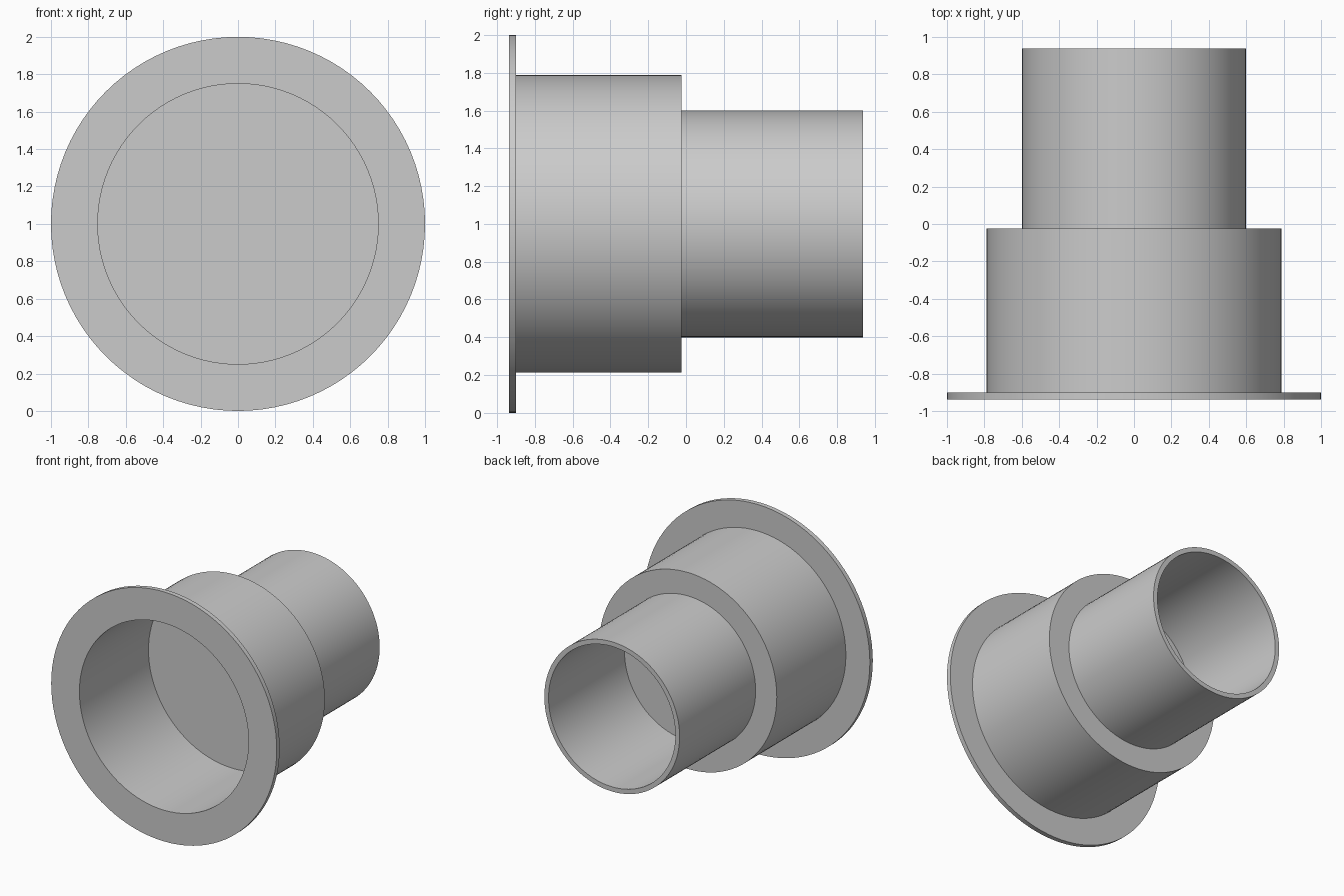
import bpy
import bmesh
import math
from mathutils import Vector

cube = bpy.data.objects.get("Cube")
if cube:
    bpy.data.objects.remove(cube, do_unlink=True)

SEGMENTS = 96
WALL = 0.0375           # shared thickness of flange, sleeves and divider
FRONT, SHOULDER, BACK = -0.9375, -0.025, 0.9375
FLANGE_R, FRONT_R, REAR_R = 1.0, 0.7875, 0.6

# Plain grey material
grey = bpy.data.materials.new("plain_grey")
grey.use_nodes = True
colour = (0.6, 0.6, 0.6, 1)
grey.diffuse_color = colour
grey.node_tree.nodes["Principled BSDF"].inputs["Base Color"].default_value = colour

# Half section (radius, y): front bore, flange, stepped sleeves, rear bore
section = [
    (0, SHOULDER - WALL),
    (FRONT_R - WALL, SHOULDER - WALL),
    (FRONT_R - WALL, FRONT),
    (FLANGE_R, FRONT),
    (FLANGE_R, FRONT + WALL),
    (FRONT_R, FRONT + WALL),
    (FRONT_R, SHOULDER),
    (REAR_R, SHOULDER),
    (REAR_R, BACK),
    (REAR_R - WALL, BACK),
    (REAR_R - WALL, SHOULDER),
    (0, SHOULDER),
]

# Turn the section about the y axis
bm = bmesh.new()
verts = [bm.verts.new((r, y, 0)) for r, y in section]
edges = [bm.edges.new(pair) for pair in zip(verts, verts[1:])]
bmesh.ops.spin(bm, geom=verts + edges, cent=Vector(), axis=Vector((0, 1, 0)),
               angle=math.tau, steps=SEGMENTS, use_merge=False)
bmesh.ops.remove_doubles(bm, verts=bm.verts, dist=0.0001)
bmesh.ops.recalc_face_normals(bm, faces=bm.faces)
bmesh.ops.translate(bm, verts=bm.verts, vec=(0, 0, FLANGE_R))

mesh = bpy.data.meshes.new("flanged_stepped_sleeve")
bm.to_mesh(mesh)
bm.free()
mesh.materials.append(grey)
sleeve = bpy.data.objects.new("flanged_stepped_sleeve", mesh)
bpy.context.collection.objects.link(sleeve)

# Smooth walls with crisp rims
bpy.ops.object.select_all(action="DESELECT")
sleeve.select_set(True)
bpy.context.view_layer.objects.active = sleeve
bpy.ops.object.shade_smooth_by_angle(angle=math.radians(30))
